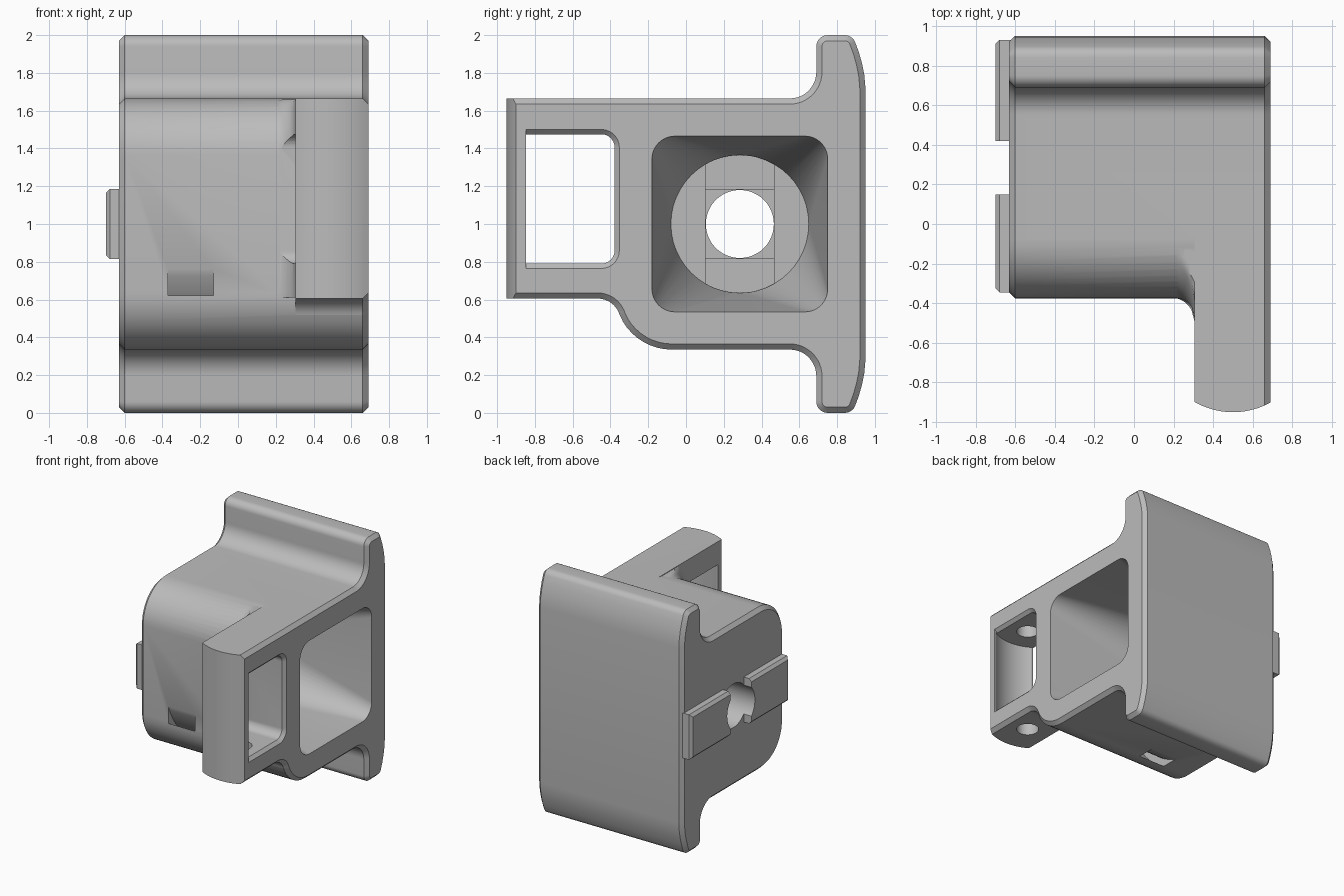
import bpy, bmesh
from math import sin, cos, radians, sqrt, pi
from mathutils import Vector

if "Cube" in bpy.data.objects:
    bpy.data.objects.remove(bpy.data.objects["Cube"], do_unlink=True)

grey = bpy.data.materials.new("matte grey")
grey.use_nodes = True
colour = (0.5, 0.5, 0.5, 1)
grey.diffuse_color = colour
grey.node_tree.nodes["Principled BSDF"].inputs["Base Color"].default_value = colour

AXIS_Y, AXIS_Z = 0.285, 1.0     # centre of the bore
CHAMFER = 0.03
RIGHT, LEFT = -0.63, 0.69       # side faces of the body


def arc(cy, cz, r, a0, a1, n=12):
    angles = [radians(a0 + (a1 - a0) * i / n) for i in range(n + 1)]
    return [(cy + r * cos(a), cz + r * sin(a)) for a in angles]


def rounded(y0, y1, z0, z1, r, n=12):
    return (arc(y1 - r, z1 - r, r, 0, 90, n) + arc(y0 + r, z1 - r, r, 90, 180, n)
            + arc(y0 + r, z0 + r, r, 180, 270, n) + arc(y1 - r, z0 + r, r, 270, 360, n))


def inset(pts, d):
    """Move a counter-clockwise outline inwards by d."""
    out = []
    for i, p in enumerate(pts):
        p, a, b = Vector(p), Vector(pts[i - 1]), Vector(pts[(i + 1) % len(pts)])
        u, v = (p - a).normalized(), (b - p).normalized()
        n1, n2 = Vector((-u.y, u.x)), Vector((-v.y, v.x))
        out.append(tuple(p + (n1 + n2) * d / (1 + n1.dot(n2))))
    return out


def loft(name, rings):
    """Skin a list of equal-length rings and cap both ends."""
    bm = bmesh.new()
    rows = [[bm.verts.new(p) for p in ring] for ring in rings]
    for a, b in zip(rows, rows[1:]):
        for i in range(len(a)):
            j = (i + 1) % len(a)
            bm.faces.new((a[i], a[j], b[j], b[i]))
    bm.faces.new(rows[0][::-1])
    bm.faces.new(rows[-1])
    bmesh.ops.remove_doubles(bm, verts=bm.verts, dist=1e-5)
    bmesh.ops.recalc_face_normals(bm, faces=bm.faces)
    mesh = bpy.data.meshes.new(name)
    bm.to_mesh(mesh)
    bm.free()
    obj = bpy.data.objects.new(name, mesh)
    bpy.context.collection.objects.link(obj)
    mesh.materials.append(grey)
    return obj


def along_x(name, *sections):
    return loft(name, [[(x, y, z) for y, z in pts] for x, pts in sections])


def along_z(name, pts, z0, z1):
    return loft(name, [[(x, y, z) for x, y in pts] for z in (z0, z1)])


def combine(target, other, operation):
    mod = target.modifiers.new(operation.lower(), 'BOOLEAN')
    mod.operation, mod.object, mod.solver = operation, other, 'EXACT'
    bpy.context.view_layer.objects.active = target
    bpy.ops.object.modifier_apply(modifier=mod.name)
    bpy.data.objects.remove(other, do_unlink=True)


# Body and back plate: one symmetric side outline with chamfered ends
CY, CZ, R = -0.075, 0.635, 0.3
lower = (arc(CY, CZ, R, 180, 270) + arc(0.55, 0.195, 0.14, 90, 0)
         + arc(0.75, 0.06, 0.06, 180, 270, 8) + arc(0.84, 0.06, 0.06, 270, 335, 6)
         + [(0.915, 0.09), (0.932, 0.15), (0.944, 0.21), (0.95, 0.28)])
outline = lower + [(y, 2 - z) for y, z in reversed(lower)]
body = along_x("holder_body", (RIGHT, inset(outline, CHAMFER)), (RIGHT + CHAMFER, outline),
               (LEFT - CHAMFER, outline), (LEFT, inset(outline, CHAMFER)))

# Front arm, with its nose rounded in plan
ARM = 0.305
side = ([(0, 1.665), (-1, 1.665), (-1, 0.605)] + arc(-0.467, 0.485, 0.12, 90, 16)
        + [(0, 0.5)])
arm = along_x("arm", (ARM, side), (LEFT - CHAMFER, side), (LEFT, inset(side, CHAMFER)))
nose = [(0.9, 0.2), (0.1, 0.2)] + arc(0.5, -0.56, 0.39, 190, 350, 40)
combine(arm, along_z("nose_outline", nose, 0.3, 1.9), 'INTERSECT')
combine(body, arm, 'UNION')

# Fillet where the arm leaves the rounded body front
FILLET = 0.12
sections = []
for i in range(9):
    t = FILLET * (1 - cos(pi / 2 * i / 8))
    t = FILLET * i / 8
    d = FILLET - sqrt(FILLET ** 2 - t ** 2) - 0.004
    half = arc(CY, CZ, R + d, 180, 268) + [(0.3, CZ - R)]
    ring = half + [(y, 2 - z) for y, z in reversed(half)]
    ring = [(y, min(max(z, 0.61), 1.66)) for y, z in ring]
    sections.append((ARM - FILLET + t, ring))
sections.append((ARM + 0.05, sections[-1][1]))
combine(body, along_x("arm_fillet", *sections), 'UNION')

# Two key ridges on the right side
for outer, inner, s in ((-0.345, 0.15, 1), (0.93, 0.42, -1)):
    def key(b):
        return [(outer + s * b, 0.815 + b), (inner, 0.815 + b),
                (inner, 1.185 - b), (outer + s * b, 1.185 - b)]
    ridge = along_x("key_ridge", (-0.7, key(0.022)), (-0.678, key(0)), (-0.55, key(0)))
    combine(body, ridge, 'UNION')

# Pocket: rounded square at the mouth, circle at the floor
FLOOR = -0.33
mouth = rounded(-0.18, 0.75, 0.535, 1.465, 0.12)
circle = []
for q in range(4):
    circle += arc(AXIS_Y, AXIS_Z, 0.365, 90 * q, 90 * q + 90)
combine(body, along_x("pocket_cutter", (FLOOR, circle), (LEFT, mouth), (0.8, mouth)),
        'DIFFERENCE')

# Stepped recess in the pocket floor, then the bore
H = 0.182
step = arc(AXIS_Y, AXIS_Z, 0.364, 60, 120) + arc(AXIS_Y, AXIS_Z, 0.364, 240, 300)
combine(body, along_x("step_cutter", (FLOOR - 0.03, step), (FLOOR + 0.02, step)),
        'DIFFERENCE')
square = [(AXIS_Y + a * H, AXIS_Z + b * H) for a, b in ((1, 1), (-1, 1), (-1, -1), (1, -1))]
combine(body, along_x("square_cutter", (FLOOR - 0.06, square), (FLOOR + 0.02, square)),
        'DIFFERENCE')
bore = arc(AXIS_Y, AXIS_Z, 0.18, 0, 360, 48)[:-1]
combine(body, along_x("bore_cutter", (-0.8, bore), (0, bore)), 'DIFFERENCE')


# Window through the arm, chamfered on the left face
def window(b):
    back = -0.378 + b
    r = 0.07 + b
    return (arc(back - r, 1.475 + b - r, r, 90, 0) + arc(back - r, 0.79 - b + r, r, 0, -90)
            + [(-0.848, 0.79 - b), (-0.848, 1.475 + b)])


combine(body, along_x("window_cutter", (0.12, window(0)), (LEFT - 0.025, window(0)),
                      (LEFT, window(0.025)), (0.8, window(0.025))), 'DIFFERENCE')
hollow = arc(0.5, -0.56, 0.34, 205, 335, 30)
combine(body, along_z("hollow_cutter", hollow, 0.79, 1.475), 'DIFFERENCE')

# Pin hole through the arm floor and blind into its ceiling
pin = arc(0.5, -0.68, 0.085, 0, 360, 32)[:-1]
combine(body, along_z("pin_cutter", pin, 0.5, 1.58), 'DIFFERENCE')

# Curved tie channel from the front to the underside
channel = (arc(AXIS_Y, AXIS_Z, 0.76, 193, 260, 20)
           + arc(AXIS_Y, AXIS_Z, 0.702, 260, 193, 20))
combine(body, along_x("tie_channel_cutter", (-0.37, channel), (-0.13, channel)),
        'DIFFERENCE')

# Smooth the curves, keep the edges crisp
bpy.ops.object.select_all(action='DESELECT')
body.select_set(True)
bpy.context.view_layer.objects.active = body
bpy.ops.object.shade_smooth_by_angle(angle=radians(28))
